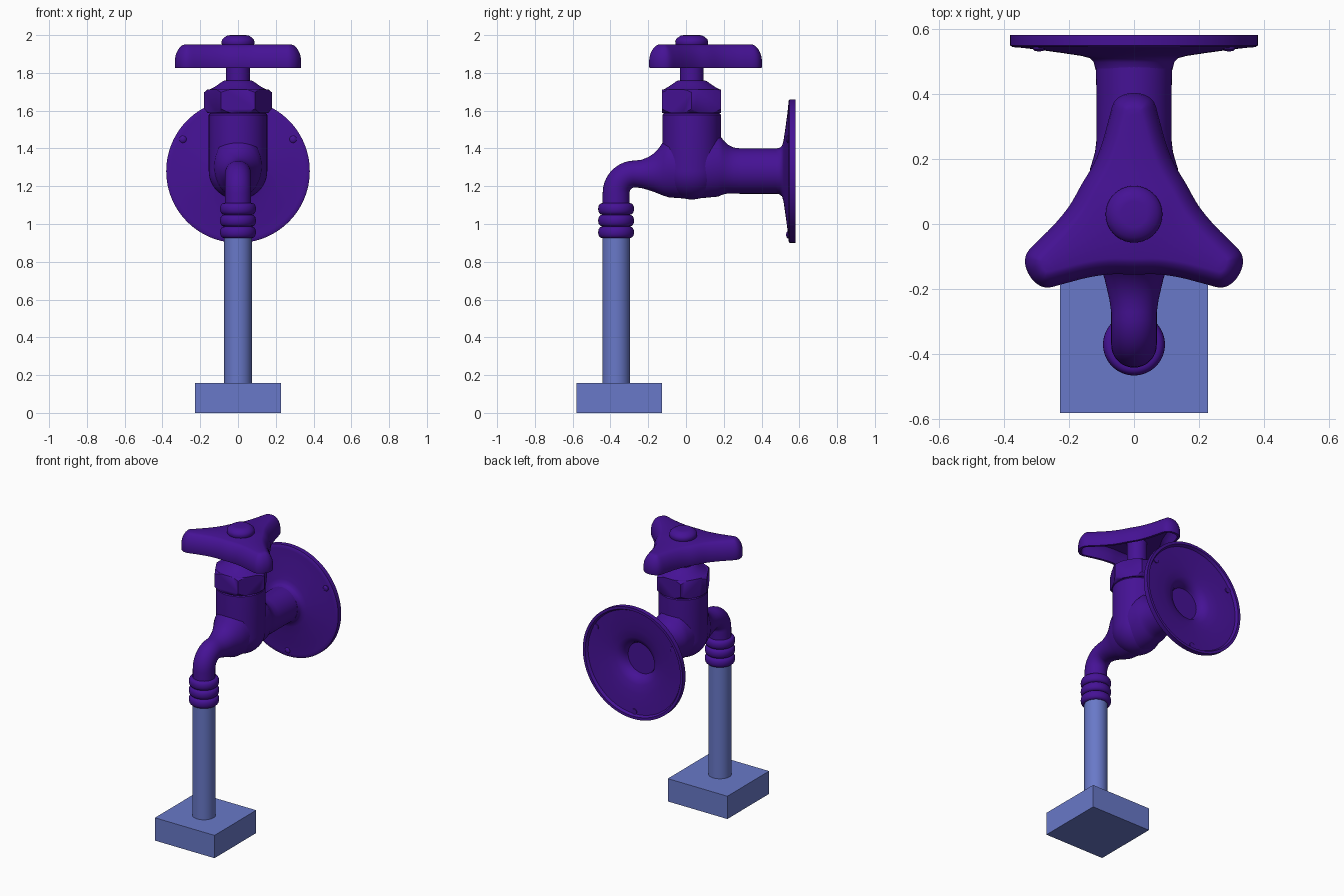
import bpy, bmesh, math
from math import sin, cos, pi, radians
from mathutils import Vector

if "Cube" in bpy.data.objects:
    bpy.data.objects.remove(bpy.data.objects["Cube"])


def material(name, color):
    m = bpy.data.materials.new(name)
    m.diffuse_color = color
    m.use_nodes = True
    m.node_tree.nodes["Principled BSDF"].inputs["Base Color"].default_value = m.diffuse_color
    return m


PURPLE = material("purple_paint", (0.06, 0.006, 0.30, 1))
WATER = material("water_blue", (0.14, 0.19, 0.58, 0.88))
CY = 0.03      # valve axis
SY = -0.37     # spout axis


def loft(name, rings, mat, cap_start=True, cap_end=True, angle=40):
    """Skin a list of equal-length closed rings of points."""
    bm = bmesh.new()
    loops = [[bm.verts.new(p) for p in r] for r in rings]
    n = len(loops[0])
    for a, b in zip(loops, loops[1:]):
        for i in range(n):
            j = (i + 1) % n
            bm.faces.new((a[i], a[j], b[j], b[i]))
    if cap_start:
        bm.faces.new(loops[0][::-1])
    if cap_end:
        bm.faces.new(loops[-1])
    bmesh.ops.recalc_face_normals(bm, faces=bm.faces)
    bmesh.ops.triangulate(bm, faces=[f for f in bm.faces if len(f.verts) > 40])
    me = bpy.data.meshes.new(name)
    bm.to_mesh(me)
    bm.free()
    ob = bpy.data.objects.new(name, me)
    bpy.context.collection.objects.link(ob)
    me.materials.append(mat)
    bpy.ops.object.select_all(action='DESELECT')
    bpy.context.view_layer.objects.active = ob
    ob.select_set(True)
    bpy.ops.object.shade_smooth_by_angle(angle=radians(angle))
    return ob


def lathe(name, profile, y, mat=PURPLE, n=64):
    """Revolve (radius, z) about a vertical axis through x=0, y."""
    return loft(name, [[(r * cos(2 * pi * i / n), y + r * sin(2 * pi * i / n), z)
                        for i in range(n)] for r, z in profile], mat)


def lathe_y(name, profile, x, z, n=64):
    """Revolve (radius, y) about an axis running front to back."""
    return loft(name, [[(x + r * cos(2 * pi * i / n), y, z + r * sin(2 * pi * i / n))
                        for i in range(n)] for r, y in profile], PURPLE)


# water column and square base
lathe("water_column", [(0.073, 0.15), (0.073, 0.93)], SY, WATER)
square = [(-0.227, -0.58), (0.227, -0.58), (0.227, -0.126), (-0.227, -0.126)]
loft("base_block", [[(x, y, z) for x, y in square] for z in (0, 0.157)], WATER)

# hose thread: three rounded ribs
rib = []
for k in range(3):
    zc = 0.956 + 0.062 * k
    rib += [(0.064 + 0.031 * max(0, cos(t)) ** 0.6, zc + 0.031 * sin(t))
            for t in [radians(a) for a in range(-80, 81, 16)]]
lathe("hose_thread", rib, SY)

# pipe and spout: ellipses along the run (y, z, tilt, half width, half height)
path = [(0.49, 1.28, 0, .118, .12), (0.40, 1.28, 0, .115, .12), (0.29, 1.28, 0, .115, .12),
        (0.25, 1.283, 0, .116, .122), (0.22, 1.291, 0, .12, .130), (0.195, 1.302, 0, .127, .146),
        (0.17, 1.31, 0, .135, .165), (0.03, 1.30, 0, .14, .168), (-0.09, 1.306, 0, .125, .165),
        (-0.12, 1.293, 0, .108, .143), (-0.145, 1.28, 0, .098, .120),
        (-0.17, 1.272, 0, .09, .102), (-0.20, 1.267, 0, .083, .087), (-0.235, 1.265, 0, .075, .075)]
path += [(-0.27 - 0.1 * sin(radians(a)), 1.165 + 0.1 * cos(radians(a)), radians(a), .07, .071)
         for a in range(0, 91, 9)]
path.append((SY, 1.08, pi / 2, .07, .071))
rings = []
for y, z, t, rx, rz in path:
    rings.append([(rx * cos(2 * pi * i / 48), y - rz * sin(2 * pi * i / 48) * sin(t),
                   z + rz * sin(2 * pi * i / 48) * cos(t)) for i in range(48)])
loft("pipe_and_spout", rings, PURPLE, cap_start=False, angle=60)

# valve body with a rounded bottom
body = [(max(0.002, 0.155 * cos(a)), 1.28 + 0.15 * sin(a))
        for a in [radians(-90 + 7.5 * k) for k in range(13)]]
lathe("valve_body", body + [(0.155, 1.578), (0.148, 1.586), (0.148, 1.60)], CY)

# chamfered hexagonal nut
nut = lathe("bonnet_nut", [(0.18, 1.588), (0.18, 1.713)], CY, n=6)
cutter = lathe("nut_chamfer", [(0.158, 1.586), (0.182, 1.612), (0.182, 1.695), (0.158, 1.715)], CY)
mod = nut.modifiers.new("chamfer", 'BOOLEAN')
mod.operation = 'INTERSECT'
mod.object = cutter
bpy.context.view_layer.objects.active = nut
bpy.ops.object.modifier_apply(modifier=mod.name)
bpy.data.objects.remove(cutter)

# bonnet dome and stem
lathe("bonnet_and_stem", [(0.15, 1.70), (0.15, 1.712), (0.125, 1.725), (0.10, 1.742), (0.082, 1.755),
                          (0.07, 1.76), (0.063, 1.76), (0.063, 1.94)], CY)

# flared wall flange with hollow back
flange = [(0.002, 0.40), (0.09, 0.40), (0.10, 0.45), (0.11, 0.495), (0.125, 0.522), (0.16, 0.538),
          (0.22, 0.550), (0.30, 0.558), (0.352, 0.562), (0.362, 0.58), (0.38, 0.58), (0.38, 0.548),
          (0.372, 0.543), (0.355, 0.542), (0.30, 0.536), (0.22, 0.525), (0.16, 0.516),
          (0.135, 0.509), (0.124, 0.497), (0.119, 0.478)]
fl = lathe_y("wall_flange", flange, 0, 1.28, n=96)

# flange screws
for k in range(3):
    a = radians(30 + 120 * k)
    lathe_y(f"flange_screw_{k + 1}", [(0.019, 0.566), (0.019, 0.537), (0.014, 0.532), (0.004, 0.53)],
            0.337 * cos(a), 1.28 + 0.337 * sin(a), n=20)

# three-lobed handle outline: half a lobe, mirrored and turned three times
half = [(0.0, 0.372), (0.034, 0.366), (0.062, 0.343), (0.078, 0.29), (0.096, 0.225), (0.122, 0.158)]
waist = (0.185 * sin(pi / 3), 0.185 * cos(pi / 3))
lobe = [(-x, y) for x, y in half[:0:-1]] + half + [waist]
ctrl = []
for k in range(3):
    c, s = cos(-2 * pi * k / 3), sin(-2 * pi * k / 3)
    ctrl += [Vector((x * c - y * s, x * s + y * c)) for x, y in lobe]
outline, N = [], len(ctrl)
for i in range(N):
    p0, p1, p2, p3 = (ctrl[(i + d) % N] for d in (-1, 0, 1, 2))
    for t in (0, 0.25, 0.5, 0.75):
        outline.append(0.5 * (2 * p1 + (p2 - p0) * t + (2 * p0 - 5 * p1 + 4 * p2 - p3) * t ** 2
                              + (3 * p1 - p0 - 3 * p2 + p3) * t ** 3))
M = len(outline)


def inset(d, z):
    ring = []
    for i, p in enumerate(outline):
        t = (outline[(i + 2) % M] - outline[i - 2]).normalized()
        q = p + Vector((t.y, -t.x)) * d
        ring.append((q.x, q.y + CY, z))
    return ring


# handle shell: hollow underside, rim, rounded top
shell = [(0.04, 1.91), (0.028, 1.895), (0.02, 1.87), (0.018, 1.826), (0.002, 1.826), (0.0, 1.832),
         (0.0, 1.868), (0.004, 1.892), (0.012, 1.913), (0.023, 1.931), (0.036, 1.944), (0.048, 1.949)]
loft("handle", [inset(d, z) for d, z in shell], PURPLE, angle=50)

# handle cap screw
lathe("handle_cap", [(0.08, 1.94), (0.086, 1.952), (0.087, 1.966), (0.083, 1.978), (0.072, 1.988),
                     (0.056, 1.998), (0.04, 2.0)], CY)
